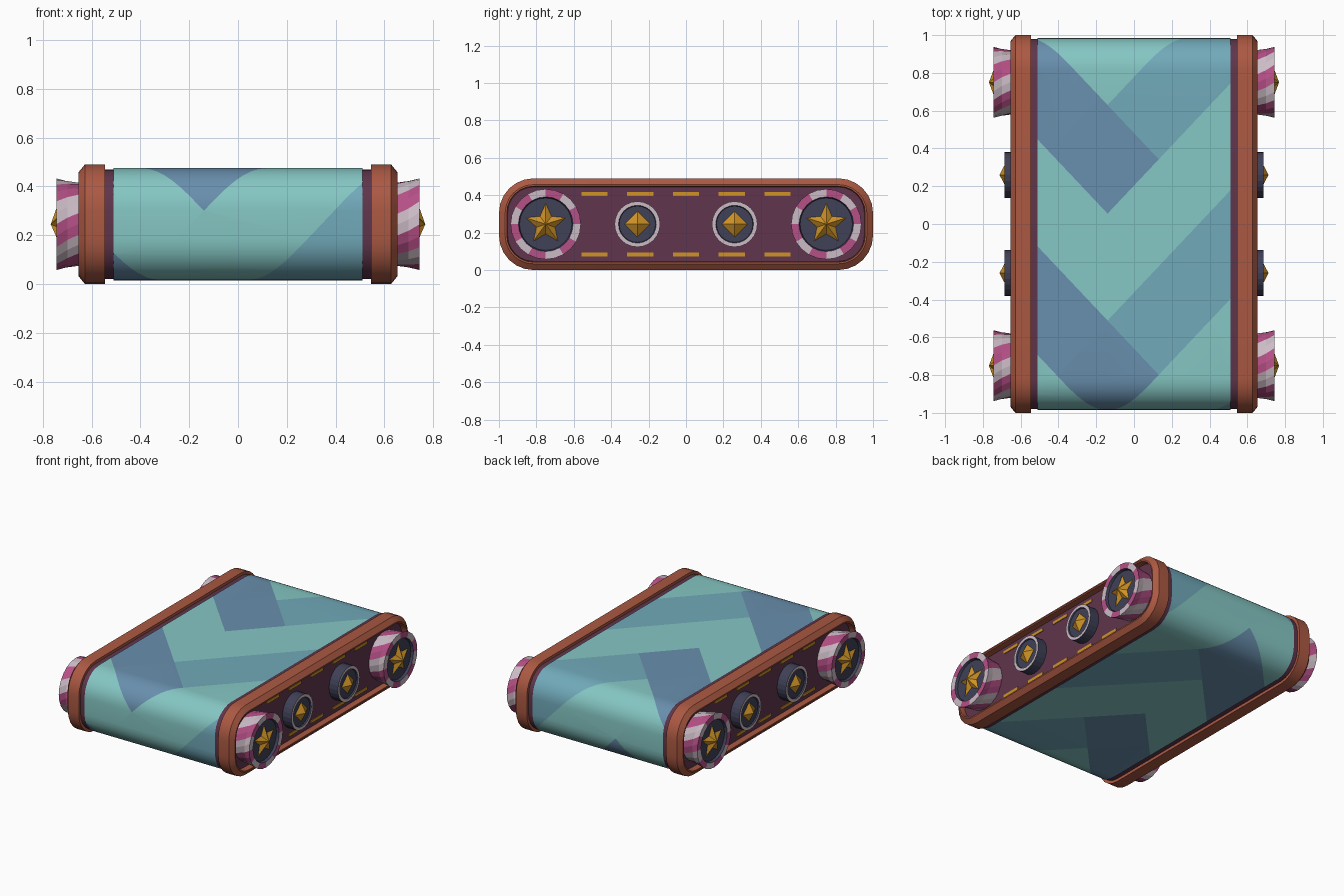
import bpy, bmesh, math
from mathutils import Vector

if "Cube" in bpy.data.objects:
    bpy.data.objects.remove(bpy.data.objects["Cube"])

def mat(name, c):
    m = bpy.data.materials.new(name)
    m.diffuse_color = (*c, 1)
    m.use_nodes = True
    m.node_tree.nodes["Principled BSDF"].inputs["Base Color"].default_value = m.diffuse_color
    return m

TEAL = mat("belt_teal", (.235, .57, .55))
MID = mat("belt_blue", (.165, .40, .49))
DARK = mat("belt_slate_blue", (.14, .275, .42))
RUST = mat("frame_rust", (.41, .10, .055))
PLUM = mat("panel_plum", (.115, .036, .072))
PINK = mat("candy_pink", (.46, .08, .24))
WHITE = mat("candy_white", (.60, .50, .56))
NAVY = mat("hub_navy", (.05, .052, .095))
GOLD = mat("gold", (.62, .29, .02))
ZC = 0.245

def finish(name, bm, mats, angle=None):
    bmesh.ops.recalc_face_normals(bm, faces=bm.faces)
    me = bpy.data.meshes.new(name)
    bm.to_mesh(me)
    bm.free()
    for m in mats:
        me.materials.append(m)
    ob = bpy.data.objects.new(name, me)
    bpy.context.collection.objects.link(ob)
    if angle:
        bpy.context.view_layer.objects.active = ob
        ob.select_set(True)
        bpy.ops.object.shade_smooth_by_angle(angle=math.radians(angle))
        ob.select_set(False)
    return ob

def loft(name, rings, mats, rule=None, caps=(True, True), closed=False, angle=None):
    """Join equal-length point rings; rule(strip, segment) picks the material."""
    bm = bmesh.new()
    vs = [[bm.verts.new(p) for p in r] for r in rings]
    n = len(vs[0])
    for k in range(len(vs) if closed else len(vs) - 1):
        a, b = vs[k], vs[(k + 1) % len(vs)]
        for i in range(n):
            f = bm.faces.new((a[i], a[(i + 1) % n], b[(i + 1) % n], b[i]))
            f.material_index = rule(k, i) if rule else 0
    if not closed:
        if caps[0]:
            bm.faces.new(vs[0])
        if caps[1]:
            f = bm.faces.new(vs[-1])
            f.material_index = rule(len(vs) - 1, 0) if rule else 0
    return finish(name, bm, mats, angle)

def rounded(x, inset, seg=6):
    """Rounded side outline, shrunk by inset, at the given x."""
    hy, hz, r = 1 - inset, ZC - inset, 0.185 - inset
    pts = []
    for q, (sy, sz) in enumerate([(1, 1), (-1, 1), (-1, -1), (1, -1)]):
        for i in range(seg + 1):
            a = math.pi / 2 * (q + i / seg)
            pts.append((x, sy * (hy - r) + r * math.cos(a), ZC + sz * (hz - r) + r * math.sin(a)))
    return pts

def circle(x, y, r, n, turn=0):
    return [(x, y + r * math.cos(2 * math.pi * i / n + turn),
             ZC + r * math.sin(2 * math.pi * i / n + turn)) for i in range(n)]

def gem(name, s, y, base, peak, radii, n):
    """Pointed ornament: alternating radii around a raised centre."""
    bm = bmesh.new()
    tip = bm.verts.new((s * peak, y, ZC))
    rim = []
    for i in range(n):
        a = math.pi / 2 + 2 * math.pi * i / n
        r = radii[i % len(radii)]
        rim.append(bm.verts.new((s * base, y + r * math.cos(a), ZC + r * math.sin(a))))
    for i in range(n):
        bm.faces.new((rim[i], rim[(i + 1) % n], tip))
    bm.faces.new(rim)
    finish(name, bm, [GOLD])

# Belt: a flat strip cut along the chevron lines, then wrapped round the rollers
HY, HZ, R = 0.985, 0.23, 0.172
FLAT, SIDE, ARC = HY - R, 2 * (HZ - R), math.pi / 2 * R
HALF = 2 * FLAT + SIDE + 2 * ARC
P = HALF / 2
BAND, X0, Y0, K = 0.575, -0.14, 0.055, 1.06

def wrap(v):
    s, sg = abs(v.y), 1 if v.y >= 0 else -1
    if s <= FLAT:
        y, z = s, HZ
    elif s <= FLAT + ARC:
        a = (s - FLAT) / R
        y, z = FLAT + R * math.sin(a), HZ - R + R * math.cos(a)
    elif s <= FLAT + ARC + SIDE:
        y, z = HY, HZ - R - (s - FLAT - ARC)
    elif s <= FLAT + 2 * ARC + SIDE:
        a = (s - FLAT - ARC - SIDE) / R
        y, z = FLAT + R * math.cos(a), -(HZ - R) - R * math.sin(a)
    else:
        y, z = HALF - s, -HZ
    return Vector((v.x, sg * y, ZC + z))

bm = bmesh.new()
bm.faces.new([bm.verts.new(p) for p in ((-.51, -HALF, 0), (.51, -HALF, 0), (.51, HALF, 0), (-.51, HALF, 0))])

def cut(co, no):
    bmesh.ops.bisect_plane(bm, geom=bm.verts[:] + bm.edges[:] + bm.faces[:],
                           plane_co=co, plane_no=no, dist=1e-5)

stops = [FLAT + ARC * i / 8 for i in range(9)]
stops += [FLAT + ARC + SIDE + ARC * i / 8 for i in range(9)]
for s in stops + [0]:
    cut((0, s, 0), (0, 1, 0))
    if s:
        cut((0, -s, 0), (0, 1, 0))
cut((X0, 0, 0), (1, 0, 0))
for n in range(-3, 4):
    for off in (0, BAND):
        for k in (K, -K):
            cut((X0, Y0 + n * P + off, 0), (k, 1, 0))
for f in bm.faces:
    c = f.calc_center_median()
    u = (c.y + K * (c.x - X0) - Y0) % P < BAND
    w = (c.y - K * (c.x - X0) - Y0) % P < BAND
    same = math.floor((c.y + K * (c.x - X0) - Y0) / P) == math.floor((c.y - K * (c.x - X0) - Y0) / P)
    if u and (c.x < X0 or (w and same)):
        f.material_index = 2
    elif c.x > X0 and w:
        f.material_index = 1
for v in bm.verts:
    v.co = wrap(v.co)
bmesh.ops.remove_doubles(bm, verts=bm.verts, dist=1e-4)
finish("belt", bm, [TEAL, MID, DARK], 30)

for s, side in ((1, "right"), (-1, "left")):
    # Side plate and raised, chamfered rim
    loft(f"{side}_panel", [rounded(s * .50, .02), rounded(s * .615, .02)], [PLUM], angle=30)
    prof = [(.545, .03), (.545, 0), (.628, 0), (.655, .033), (.655, .042), (.61, .047)]
    loft(f"{side}_rim", [rounded(s * x, i) for x, i in prof], [RUST], closed=True, angle=25)
    # Gold stitched dashes
    for z in (ZC - .162, ZC + .162):
        for i in range(-2, 3):
            b = bmesh.new()
            bmesh.ops.create_cube(b, size=1)
            for v in b.verts:
                v.co = (s * .616 + v.co.x * .008, i * .245 + v.co.y * .14, z + v.co.z * .02)
            finish(f"{side}_dash", b, [GOLD])
    for e in (-1, 1):
        # Large striped wheels with twisted candy stripes and a star
        y, tw = e * .75, .3 * s
        loft(f"{side}_wheel",
             [circle(s * .60, y, .165, 24, tw * 1.4), circle(s * .70, y, .178, 24, tw * .5),
              circle(s * .745, y, .188, 24), circle(s * .745, y, .146, 24),
              circle(s * .728, y, .140, 24)], [PINK, WHITE, NAVY],
             lambda k, i: 2 if k >= 3 else (i // 2) % 2)
        gem(f"{side}_star", s, y, .728, .768, (.112, .052), 10)
        # Small hubs with white trim and a diamond
        y = e * .26
        loft(f"{side}_hub",
             [circle(s * .60, y, .122, 24), circle(s * .685, y, .122, 24),
              circle(s * .685, y, .101, 24), circle(s * .676, y, .097, 24)], [NAVY, WHITE],
             lambda k, i: 1 if k == 1 else 0)
        gem(f"{side}_diamond", s, y, .674, .712, (.073,), 4)
